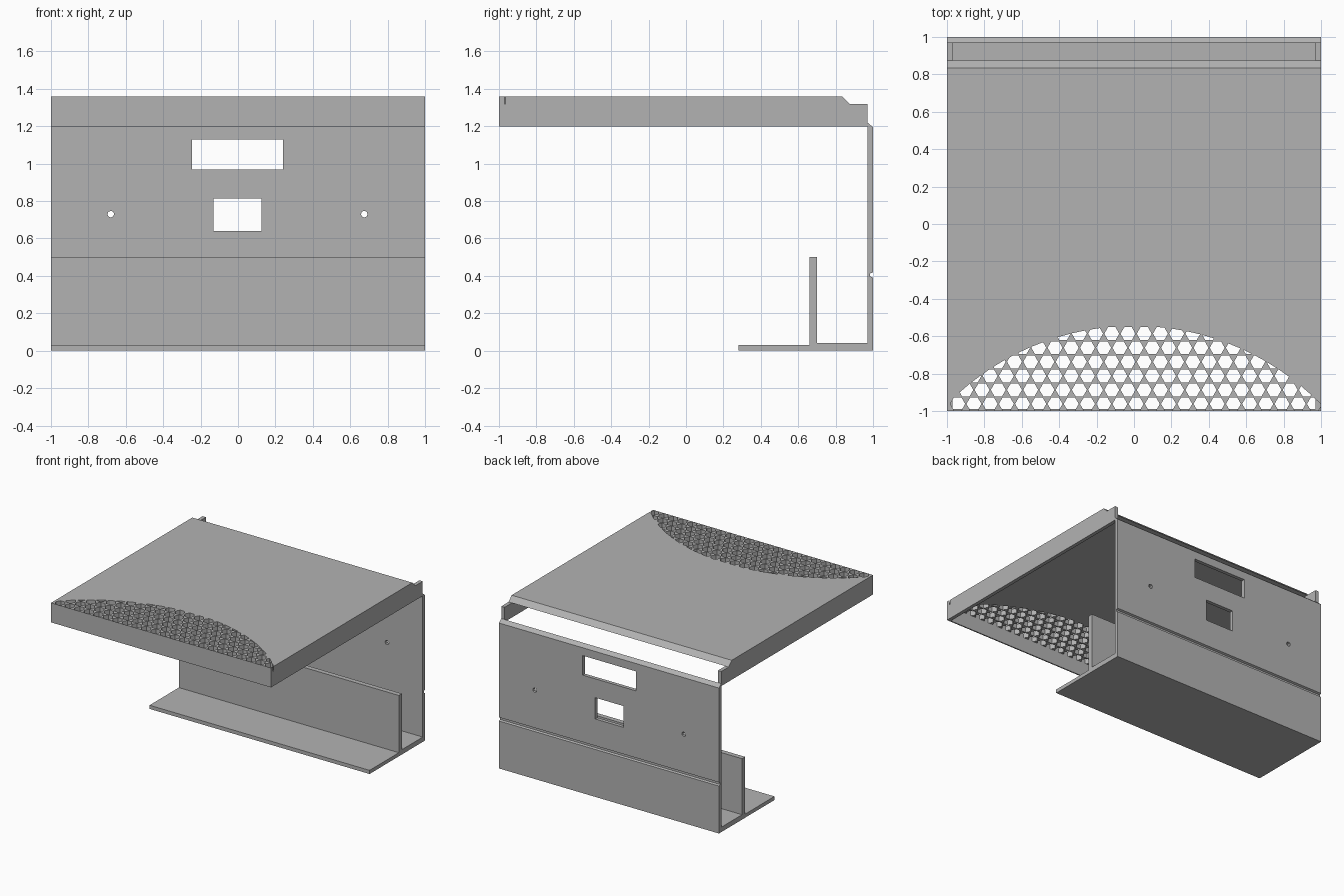
import bpy, bmesh, math
from mathutils import Vector

cube = bpy.data.objects.get("Cube")
if cube:
    bpy.data.objects.remove(cube, do_unlink=True)

grey = bpy.data.materials.new("plain_grey")
grey.use_nodes = True
grey.diffuse_color = (0.45, 0.45, 0.45, 1)
grey.node_tree.nodes["Principled BSDF"].inputs["Base Color"].default_value = (0.45, 0.45, 0.45, 1)


def finish(name, bm):
    bmesh.ops.recalc_face_normals(bm, faces=bm.faces)
    mesh = bpy.data.meshes.new(name)
    bm.to_mesh(mesh)
    bm.free()
    mesh.materials.append(grey)
    obj = bpy.data.objects.new(name, mesh)
    bpy.context.collection.objects.link(obj)
    return obj


def extrude(bm, offset):
    out = bmesh.ops.extrude_face_region(bm, geom=bm.faces[:])
    verts = [g for g in out["geom"] if isinstance(g, bmesh.types.BMVert)]
    bmesh.ops.translate(bm, verts=verts, vec=offset)


def side_profile(name, points, x0, x1):
    """Extrude a (y, z) outline across x."""
    bm = bmesh.new()
    bm.faces.new([bm.verts.new((x0, y, z)) for y, z in points])
    extrude(bm, (x1 - x0, 0, 0))
    return finish(name, bm)


def cut(obj, cutter):
    cutter.hide_render = True
    mod = obj.modifiers.new("cut", "BOOLEAN")
    mod.operation = "DIFFERENCE"
    mod.solver = "EXACT"
    mod.object = cutter
    bpy.context.view_layer.objects.active = obj
    bpy.ops.object.modifier_apply(modifier=mod.name)
    bpy.data.objects.remove(cutter, do_unlink=True)


# Bracket: toe plate, upright rib, base and back wall with a rear groove
bracket = side_profile("base_and_back_wall", [
    (0.28, 0), (1, 0), (1, 0.39), (0.985, 0.397), (0.985, 0.413), (1, 0.42),
    (1, 1.195), (0.97, 1.22), (0.97, 0.04), (0.70, 0.04), (0.70, 0.5),
    (0.66, 0.5), (0.66, 0.03), (0.28, 0.03)], -1, 1)

# Wall openings: two windows and two screw holes
bm = bmesh.new()
for x0, x1, z0, z1 in [(-0.245, 0.24, 0.97, 1.13), (-0.13, 0.125, 0.64, 0.815)]:
    bm.faces.new([bm.verts.new((x, 0.9, z)) for x, z in [(x0, z0), (x1, z0), (x1, z1), (x0, z1)]])
for x in (-0.68, 0.675):
    angles = [math.tau * i / 8 for i in range(8)]
    bm.faces.new([bm.verts.new((x + 0.018 * math.cos(a), 0.9, 0.73 + 0.018 * math.sin(a))) for a in angles])
extrude(bm, (0, 0.2, 0))
cut(bracket, finish("wall_cutter", bm))

# Top panel with a chamfered rear edge
panel = side_profile("top_panel", [(-1, 1.32), (0.875, 1.32), (0.835, 1.36), (-1, 1.36)], -1, 1)

# Honeycomb vent: hexagons clipped to a large arc at the front
PITCH, RADIUS, ARC = 0.0867, 0.04, 1.4
centre = Vector((0, -0.545 - ARC, 0))
bm = bmesh.new()
for row in range(7):
    y = -0.962 + row * PITCH * math.sqrt(3) / 2
    for col in range(-13, 14):
        x = 0.965 + (col - 11 + 0.5 * (row % 2)) * PITCH
        if abs(x) > 0.985:
            continue
        mid = Vector((x, y, 0))
        out = (mid - centre).normalized()
        room = ARC - (mid - centre).length
        if room < -0.7 * RADIUS:
            continue
        verts = [bm.verts.new((x + RADIUS * math.cos(a), y + RADIUS * math.sin(a), 1.3))
                 for a in (math.tau * i / 6 for i in range(6))]
        face = bm.faces.new(verts)
        if room < RADIUS:
            edge = centre + out * ARC + Vector((0, 0, 1.3))
            bmesh.ops.bisect_plane(bm, geom=verts + list(face.edges) + [face], dist=1e-5,
                                   plane_co=edge, plane_no=out, clear_outer=True)
extrude(bm, (0, 0, 0.1))
cut(panel, finish("vent_cutter", bm))

# Skirts under the panel: thin front lip and two side walls
side_profile("front_skirt", [(-1, 1.2), (-0.99, 1.2), (-0.99, 1.32), (-1, 1.32)], -0.97, 0.97)
for name, x0, x1 in [("right_skirt", -1, -0.97), ("left_skirt", 0.97, 1)]:
    side_profile(name, [(-1, 1.2), (0.97, 1.2), (0.97, 1.32), (-1, 1.32)], x0, x1)
